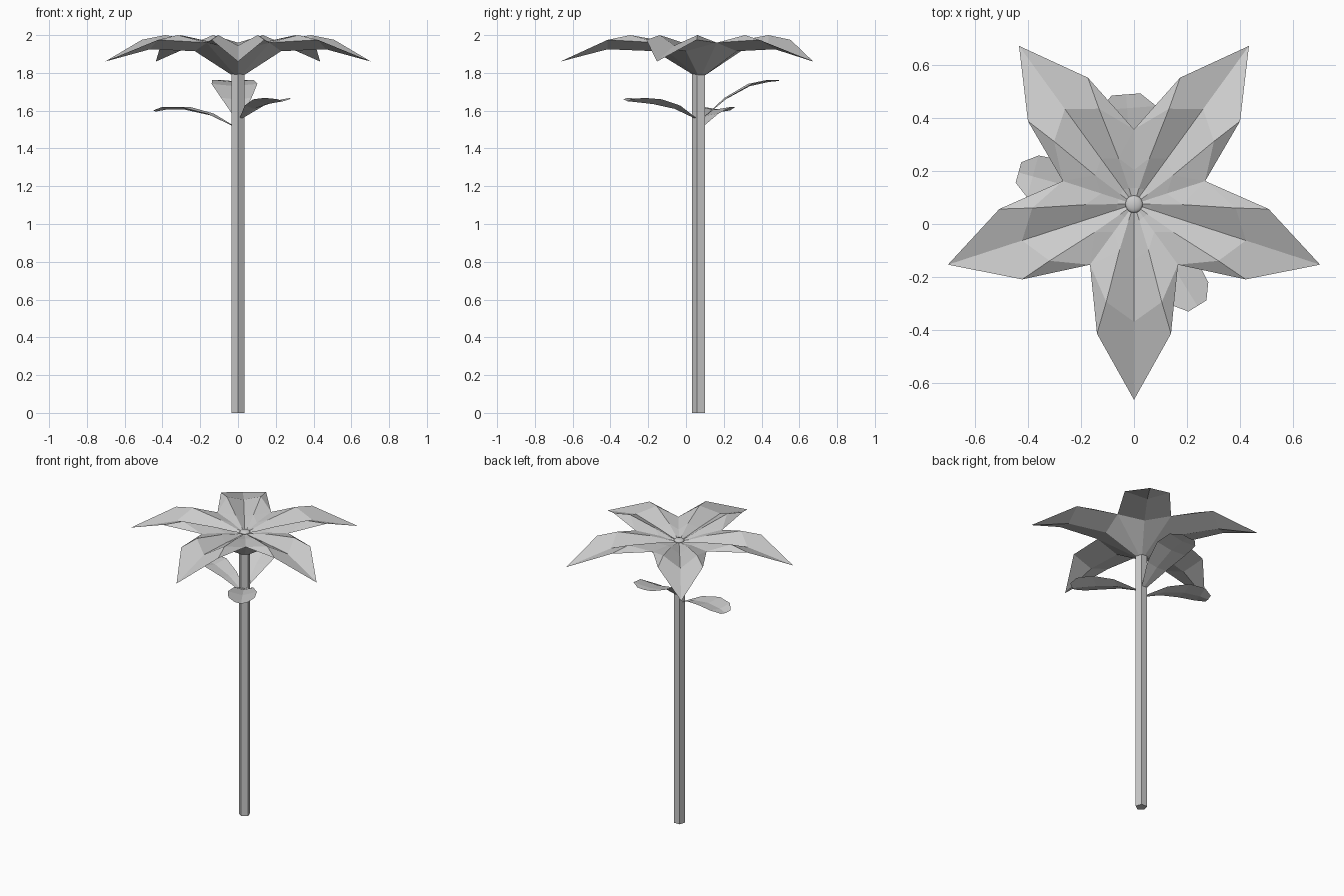
import bpy, bmesh, math
from mathutils import Matrix, Vector

cube = bpy.data.objects.get("Cube")
if cube:
    bpy.data.objects.remove(cube, do_unlink=True)

grey = bpy.data.materials.new("plain_grey")
grey.use_nodes = True
grey.diffuse_color = (0.6, 0.6, 0.6, 1)
grey.node_tree.nodes["Principled BSDF"].inputs["Base Color"].default_value = (0.6, 0.6, 0.6, 1)

CENTRE_Y = 0.075


def finish(name, bm, recalc=True):
    """Turn a bmesh into a named, coloured object."""
    bmesh.ops.remove_doubles(bm, verts=bm.verts, dist=0.0005)
    if recalc:
        bmesh.ops.recalc_face_normals(bm, faces=bm.faces)
    mesh = bpy.data.meshes.new(name)
    bm.to_mesh(mesh)
    bm.free()
    mesh.materials.append(grey)
    obj = bpy.data.objects.new(name, mesh)
    bpy.context.collection.objects.link(obj)
    return obj


# Half a petal: (distance outwards, sideways, height)
P = {
    "C": (0, 0, 1.925),                                     # middle of the bloom
    "V1": (.07, 0, 1.925), "V2": (.212, 0, 1.935),          # valley down the petal
    "V3": (.445, 0, 1.945), "T": (.74, 0, 1.86),
    "K1": (.06, .02, 1.935), "K2": (.175, .055, 1.965),     # raised crease
    "K3": (.37, .105, 2.0), "S": (.49, .14, 1.975),
    "N1": (.049, .0353, 1.93), "N2": (.105, .0763, 1.945),  # line to the notch
    "N3": (.229, .1664, 1.96),
    "B0": (.037, 0, 1.79), "BN": (.0242, .0176, 1.79),      # underside
    "D1": (.24, 0, 1.915), "D2": (.49, 0, 1.925),
}
FACES = ["C V1 K1", "C K1 N1", "V1 V2 K2 K1", "V2 V3 K3 K2", "V3 T S K3",
         "K1 K2 N2 N1", "K2 N3 N2", "K2 K3 N3", "K3 S N3",
         "BN N3 D1 B0", "D1 N3 S D2", "D2 S T"]

# Bloom: five petals, each from two mirrored halves
bm = bmesh.new()
for i in range(5):
    turn = Matrix.Translation((0, CENTRE_Y, 0)) @ Matrix.Rotation(math.radians(72 * i - 90), 4, "Z")
    for side in (1, -1):
        verts = {k: bm.verts.new(turn @ Vector((x, side * y, z))) for k, (x, y, z) in P.items()}
        for face in FACES:
            loop = [verts[k] for k in face.split()]
            bm.faces.new(loop if side == 1 else loop[::-1])
finish("bloom", bm)

# Stem: five-sided rod with one edge facing the front
bm = bmesh.new()
bmesh.ops.create_cone(bm, cap_ends=True, segments=5, radius1=.037, radius2=.037, depth=1.8)
stem_turn = Matrix.Rotation(math.radians(-90), 4, "Z")
first = min(bm.verts, key=lambda v: abs(v.co.x) + v.co.y)
stem_turn = Matrix.Rotation(math.radians(-90) - math.atan2(first.co.y, first.co.x), 4, "Z")
bm.transform(Matrix.Translation((0, .07, .9)) @ stem_turn)
finish("stem", bm)

# Flower centre: shallow rounded button
bm = bmesh.new()
bmesh.ops.create_uvsphere(bm, u_segments=16, v_segments=10, radius=.033)
bm.transform(Matrix.Translation((0, CENTRE_Y, 1.932)) @ Matrix.Diagonal((1, 1, .4, 1)))
button = finish("flower_centre", bm)
for poly in button.data.polygons:
    poly.use_smooth = True

WIDTHS = (.012, .06, .09, .082, .04)   # half widths along a leaf
STEPS = (0, .3, .62, .87, 1)


def leaf(name, start, end, heights, fold, scale=1):
    """Blunt leaf with a folded midrib running from start to end in plan."""
    bm = bmesh.new()
    a, b = Vector(start), Vector(end)
    d = (b - a).normalized()
    across = Vector((-d.y, d.x))
    rows = []
    for t, w, z in zip(STEPS, WIDTHS, heights):
        mid = a.lerp(b, t)
        row = []
        for s in (-1, 0, 1):
            p = mid + across * (s * w * scale)
            row.append(bm.verts.new((p.x, p.y, z + abs(s) * fold * w / .09)))
        rows.append(row)
    for r0, r1 in zip(rows, rows[1:]):
        for j in (0, 1):
            bm.faces.new((r0[j], r1[j], r1[j + 1], r0[j + 1]))
    bmesh.ops.recalc_face_normals(bm, faces=bm.faces)
    if sum(f.normal.z for f in bm.faces) < 0:
        bmesh.ops.reverse_faces(bm, faces=bm.faces)
    finish(name, bm, recalc=False)


leaf("back_leaf", (0, .09), (-.03, .49), (1.56, 1.66, 1.73, 1.752, 1.757), .012, 1.35)
leaf("right_leaf", (-.02, .08), (-.437, .195), (1.515, 1.575, 1.605, 1.605, 1.595), .015)
leaf("front_leaf", (.02, .045), (.24, -.31), (1.56, 1.61, 1.635, 1.645, 1.65), .025)
